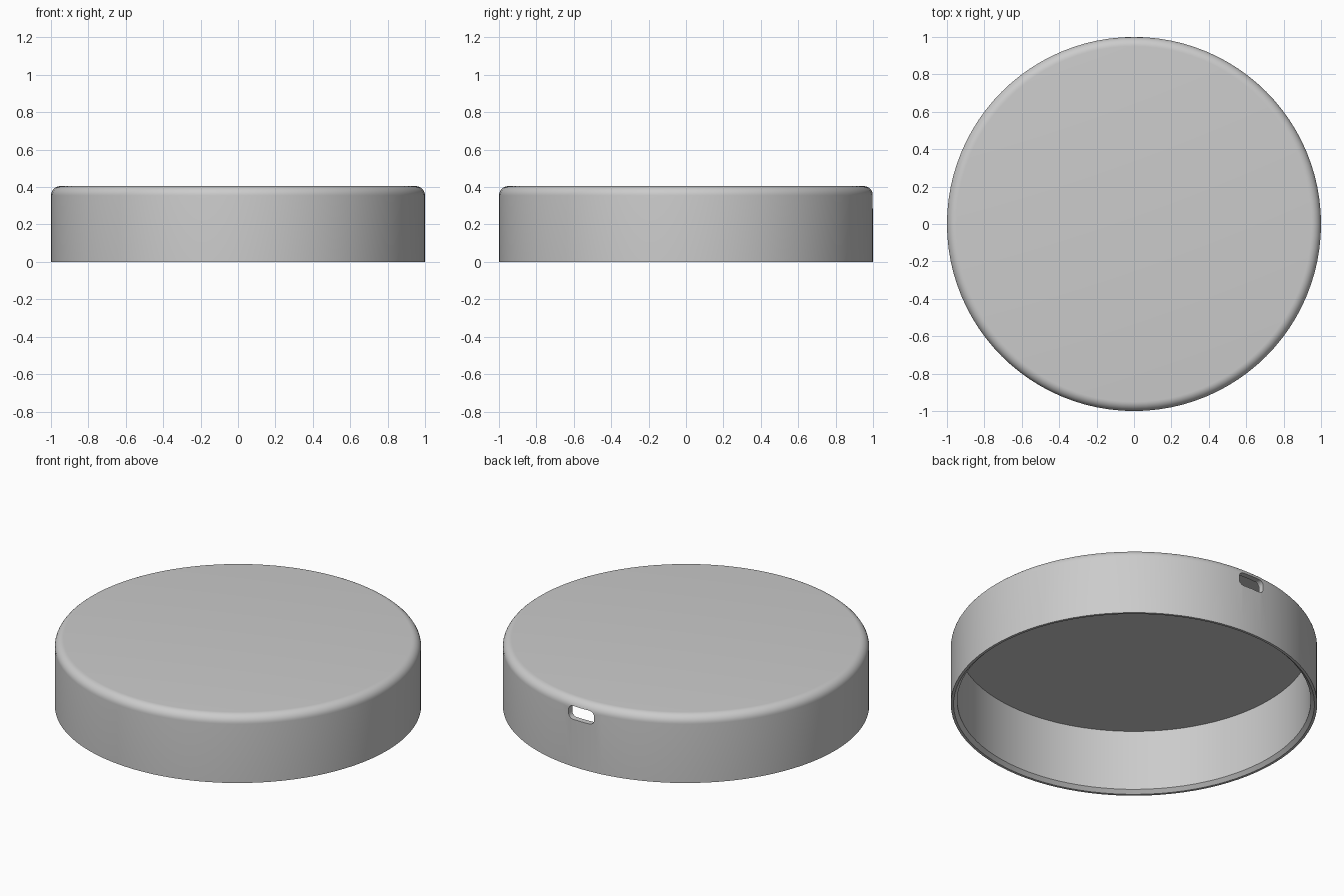
import bpy, bmesh, math
from mathutils import Matrix, Vector

if "Cube" in bpy.data.objects:
    bpy.data.objects.remove(bpy.data.objects["Cube"], do_unlink=True)

HEIGHT, FILLET = 0.405, 0.05
INNER, CEILING, CHAMFER = 0.965, 0.385, 0.02

grey = bpy.data.materials.new("plain_grey")
grey.use_nodes = True
grey.diffuse_color = (0.6, 0.6, 0.6, 1)
grey.node_tree.nodes["Principled BSDF"].inputs["Base Color"].default_value = (0.6, 0.6, 0.6, 1)


def make_object(name, bm):
    bmesh.ops.recalc_face_normals(bm, faces=bm.faces)
    mesh = bpy.data.meshes.new(name)
    bm.to_mesh(mesh)
    bm.free()
    obj = bpy.data.objects.new(name, mesh)
    bpy.context.collection.objects.link(obj)
    mesh.materials.append(grey)
    return obj


# Hollow round lid: cross-section from ceiling centre, round the rim, to top centre
profile = [(0, CEILING), (INNER, CEILING), (INNER, CHAMFER), (INNER + CHAMFER, 0), (1, 0)]
for i in range(9):
    a = math.radians(90 * i / 8)
    profile.append((1 - FILLET + FILLET * math.cos(a), HEIGHT - FILLET + FILLET * math.sin(a)))
profile.append((0, HEIGHT))

bm = bmesh.new()
verts = [bm.verts.new((r, 0, z)) for r, z in profile]
edges = [bm.edges.new(pair) for pair in zip(verts, verts[1:])]
bmesh.ops.spin(bm, geom=verts + edges, cent=(0, 0, 0), axis=(0, 0, 1),
               angle=math.tau, steps=96, use_duplicate=False)
bmesh.ops.remove_doubles(bm, verts=bm.verts, dist=0.0001)
bmesh.ops.dissolve_degenerate(bm, dist=0.0001, edges=bm.edges)
lid = make_object("round_lid", bm)

# Rounded slot through the back wall, just below the top
bm = bmesh.new()
bmesh.ops.create_cube(bm, size=1, matrix=Matrix.Translation((0, 1, 0.325))
                      @ Matrix.Diagonal((0.17, 0.2, 0.08, 1)))
along_y = [e for e in bm.edges
           if abs((e.verts[0].co - e.verts[1].co).normalized().dot(Vector((0, 1, 0)))) > 0.9]
bmesh.ops.bevel(bm, geom=along_y, offset=0.03, segments=6, profile=0.5, affect='EDGES')
cutter = make_object("slot_cutter", bm)
cutter.hide_render = True

cut = lid.modifiers.new("back_slot", 'BOOLEAN')
cut.operation = 'DIFFERENCE'
cut.solver = 'EXACT'
cut.object = cutter

bpy.ops.object.select_all(action='DESELECT')
lid.select_set(True)
bpy.context.view_layer.objects.active = lid
bpy.ops.object.modifier_apply(modifier=cut.name)
bpy.data.objects.remove(cutter, do_unlink=True)
bpy.ops.object.shade_smooth_by_angle(angle=math.radians(30))
